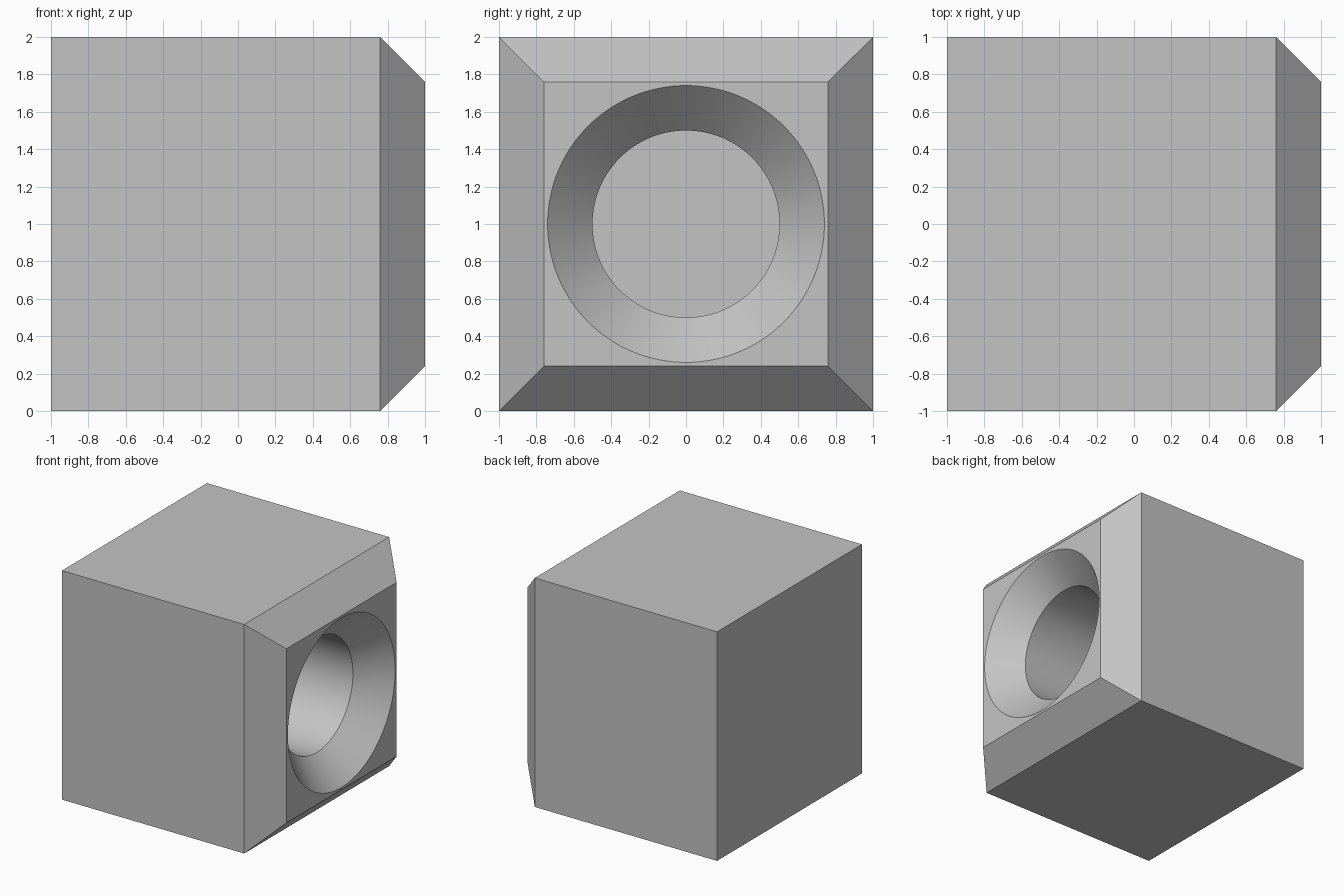
import bpy
import bmesh
from math import cos, sin, tau

HALF = 1.0        # half the side of the block
CHAMFER = 0.24    # bevel around the bored face and the bore's mouth
BORE = 0.5        # bore radius
FLOOR = 0.0       # x of the bore's flat end
SEGMENTS = 128

default = bpy.data.objects.get("Cube")
if default:
    bpy.data.objects.remove(default, do_unlink=True)

grey = bpy.data.materials.new("light_grey")
grey.use_nodes = True
colour = (0.55, 0.55, 0.55, 1)
grey.diffuse_color = colour
grey.node_tree.nodes["Principled BSDF"].inputs["Base Color"].default_value = colour

bm = bmesh.new()


def square(x, half):
    """Square loop across the x axis."""
    corners = ((-1, -1), (1, -1), (1, 1), (-1, 1))
    return [bm.verts.new((x, y * half, HALF + z * half)) for y, z in corners]


def circle(x, radius):
    """Circular loop across the x axis."""
    angles = [tau * i / SEGMENTS for i in range(SEGMENTS)]
    return [bm.verts.new((x, radius * cos(a), HALF + radius * sin(a))) for a in angles]


def skin(first, second, smooth=False):
    """Quads between two matching loops."""
    for i in range(len(first)):
        j = (i + 1) % len(first)
        face = bm.faces.new((first[i], first[j], second[j], second[i]))
        face.smooth = smooth


def loop_edges(loop):
    return [bm.edges.get((loop[i - 1], loop[i])) for i in range(len(loop))]


# Block with a chamfered +x face
back = square(-HALF, HALF)
shoulder = square(HALF - CHAMFER, HALF)
rim = square(HALF, HALF - CHAMFER)
bm.faces.new(back)
skin(back, shoulder)
skin(shoulder, rim)

# Countersunk blind bore
mouth = circle(HALF, BORE + CHAMFER)
throat = circle(HALF - CHAMFER, BORE)
end = circle(FLOOR, BORE)
skin(mouth, throat, True)
skin(throat, end, True)
bm.faces.new(end)

# Flat face between the square rim and the round mouth
bmesh.ops.triangle_fill(bm, edges=loop_edges(rim) + loop_edges(mouth), use_beauty=True)
bmesh.ops.recalc_face_normals(bm, faces=bm.faces)

mesh = bpy.data.meshes.new("bored_block")
bm.to_mesh(mesh)
bm.free()
mesh.materials.append(grey)
block = bpy.data.objects.new("bored_block", mesh)
bpy.context.collection.objects.link(block)

# Smooth bore walls with sharp edges
bpy.ops.object.select_all(action="DESELECT")
block.select_set(True)
bpy.context.view_layer.objects.active = block
bpy.ops.object.shade_smooth_by_angle(angle=0.5)
